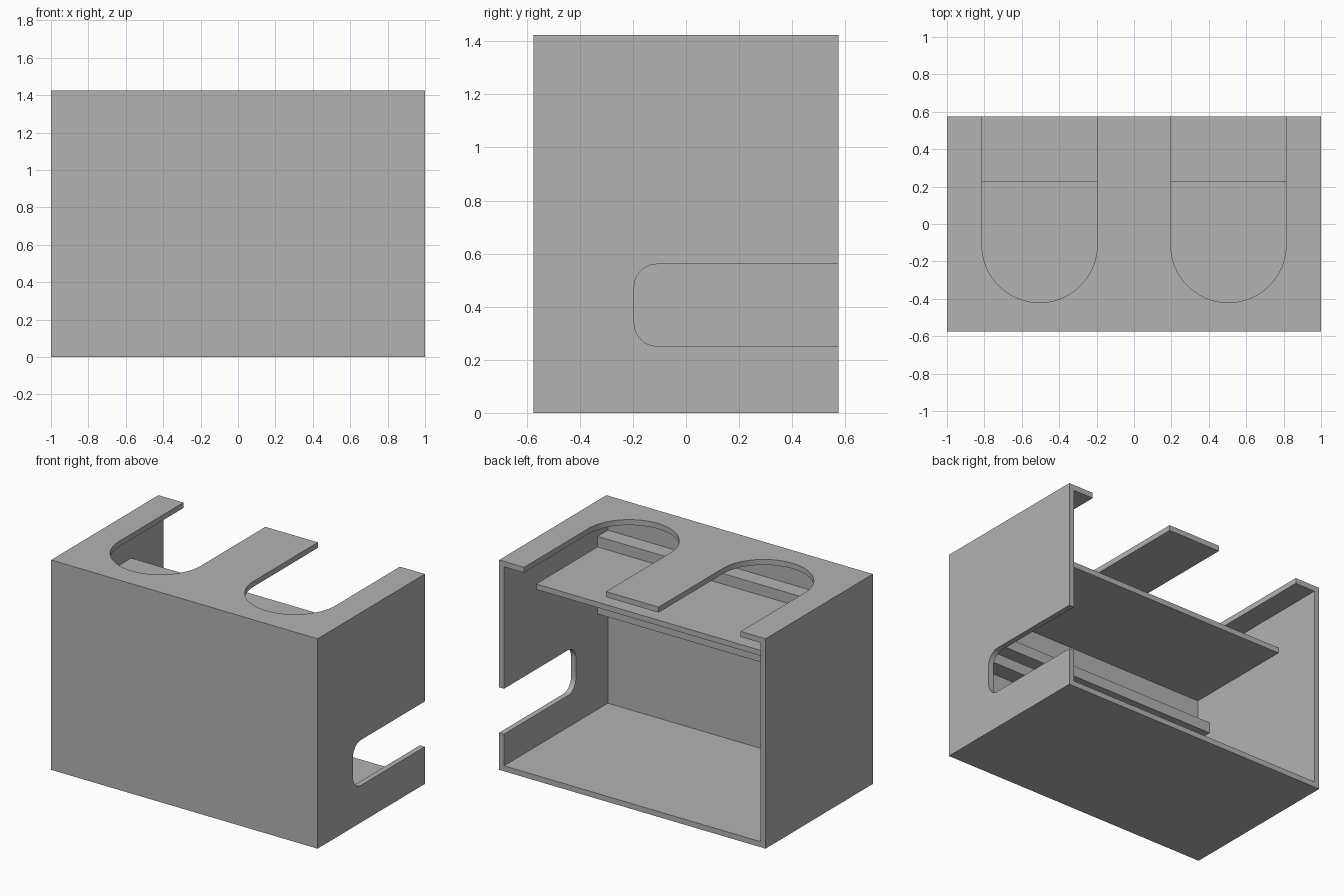
import bpy, bmesh, math
from mathutils import Vector

if "Cube" in bpy.data.objects:
    bpy.data.objects.remove(bpy.data.objects["Cube"], do_unlink=True)

X, Y, H, T = 1.0, 0.575, 1.424, 0.037   # half width, half depth, height, wall
XI, YI = X - T, Y - T                   # inner faces

grey = bpy.data.materials.new("plain grey")
grey.use_nodes = True
colour = (0.45, 0.45, 0.45, 1)
grey.diffuse_color = colour
grey.node_tree.nodes["Principled BSDF"].inputs["Base Color"].default_value = colour


def plate(name, outline, place, depth):
    """Extrude a flat outline, placed in space by place(a, b), along depth."""
    bm = bmesh.new()
    face = bm.faces.new([bm.verts.new(place(a, b)) for a, b in outline])
    grown = bmesh.ops.extrude_face_region(bm, geom=[face])["geom"]
    bmesh.ops.translate(bm, vec=Vector(depth),
                        verts=[v for v in grown if isinstance(v, bmesh.types.BMVert)])
    bmesh.ops.recalc_face_normals(bm, faces=bm.faces)
    mesh = bpy.data.meshes.new(name)
    bm.to_mesh(mesh)
    bm.free()
    mesh.materials.append(grey)
    obj = bpy.data.objects.new(name, mesh)
    bpy.context.collection.objects.link(obj)
    bpy.ops.object.select_all(action="DESELECT")
    obj.select_set(True)
    bpy.context.view_layer.objects.active = obj
    bpy.ops.object.shade_smooth_by_angle(angle=math.radians(30))
    return obj


def box(name, low, high):
    rect = [(low[0], low[1]), (high[0], low[1]), (high[0], high[1]), (low[0], high[1])]
    return plate(name, rect, lambda a, b: (a, b, low[2]), (0, 0, high[2] - low[2]))


def arc(cx, cy, r, start, end, steps):
    angles = [math.radians(start + (end - start) * i / steps) for i in range(steps + 1)]
    return [(cx + r * math.cos(t), cy + r * math.sin(t)) for t in angles]


# Closed panels
box("floor", (-X, -Y, 0), (X, Y, T))
box("front_wall", (-X, -Y, T), (X, -YI, H - T))
box("solid_side_wall", (-X, -YI, T), (-XI, Y, H - T))

# Side wall with a rounded cable slot open to the back
slot_low, slot_high, slot_end, r = 0.252, 0.56, -0.195, 0.085
wall = [(-YI, T), (Y, T), (Y, slot_low)]
wall += arc(slot_end + r, slot_low + r, r, 270, 180, 12)
wall += arc(slot_end + r, slot_high - r, r, 180, 90, 12)
wall += [(Y, slot_high), (Y, H - T), (-YI, H - T)]
plate("slotted_side_wall", wall, lambda a, b: (XI, a, b), (T, 0, 0))

# Top with two round-ended bays open to the back
bay_x, bay_r, bay_y = 0.505, 0.308, -0.112
top = [(X, Y), (X, -Y), (-X, -Y), (-X, Y)]
for cx in (-bay_x, bay_x):
    top += [(cx - bay_r, Y)] + arc(cx, bay_y, bay_r, 180, 360, 48) + [(cx + bay_r, Y)]
plate("top_panel", top, lambda a, b: (a, b, H - T), (0, 0, T))

# Inner shelf and the rails along the front wall
box("shelf", (-XI, -YI, 1.102), (XI, 0.23, 1.139))
for name, z in (("upper_rail", 1.139), ("middle_rail", 0.827), ("lower_rail", 0.685)):
    box(name, (-XI, -YI, z), (XI, -0.427, z + 0.072))
